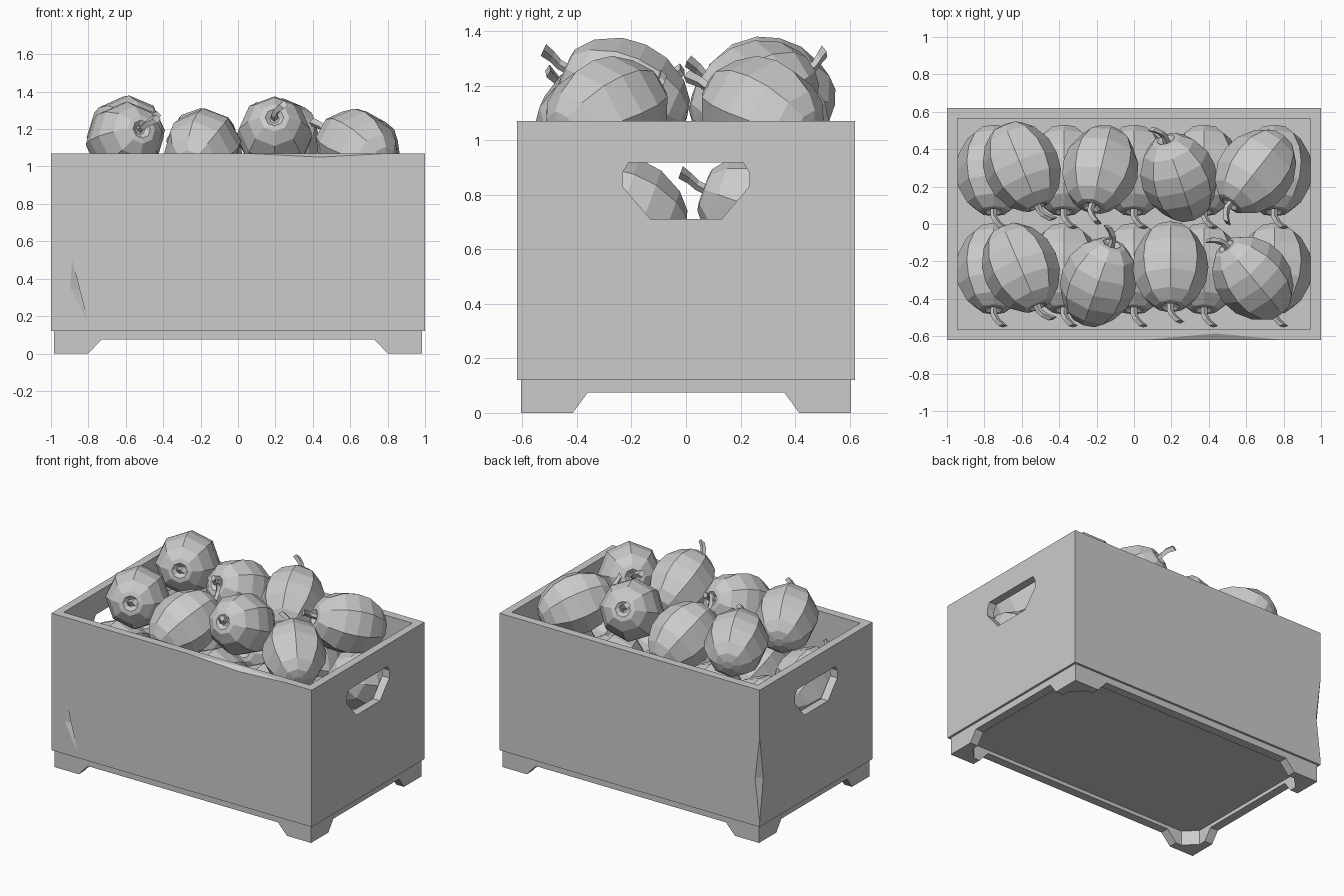
import bpy, bmesh
from mathutils import Vector, Matrix
from math import cos, sin, pi

if "Cube" in bpy.data.objects:
    bpy.data.objects.remove(bpy.data.objects["Cube"], do_unlink=True)

grey = bpy.data.materials.new("plain_grey")
grey.use_nodes = True
GREY = (0.6, 0.6, 0.6, 1)
grey.diffuse_color = GREY
shader = next(n for n in grey.node_tree.nodes if n.type == "BSDF_PRINCIPLED")
shader.inputs["Base Color"].default_value = GREY


def to_mesh(bm, name):
    bmesh.ops.recalc_face_normals(bm, faces=bm.faces)
    mesh = bpy.data.meshes.new(name)
    bm.to_mesh(mesh)
    bm.free()
    mesh.materials.append(grey)
    return mesh


def add(mesh, name):
    ob = bpy.data.objects.new(name, mesh)
    bpy.context.scene.collection.objects.link(ob)
    return ob


def hull(name, points):
    """Convex solid around a few points."""
    bm = bmesh.new()
    for p in points:
        bm.verts.new(p)
    bmesh.ops.convex_hull(bm, input=bm.verts)
    bmesh.ops.dissolve_limit(bm, angle_limit=0.01, verts=bm.verts, edges=bm.edges)
    return add(to_mesh(bm, name), name)


def box(name, x, y, z0, z1):
    return hull(name, [(a, b, c) for a in (-x, x) for b in (-y, y) for c in (z0, z1)])


def cut(target, cutter):
    mod = target.modifiers.new("cut", "BOOLEAN")
    mod.object, mod.operation, mod.solver = cutter, "DIFFERENCE", "EXACT"
    cutter.hide_render = True
    bpy.context.view_layer.objects.active = target
    bpy.ops.object.modifier_apply(modifier=mod.name)
    bpy.data.objects.remove(cutter, do_unlink=True)


# Crate body: open box with hand holes through both ends
crate = box("crate_body", 1, 0.62, 0.12, 1.07)
cut(crate, box("inside_cutter", 0.945, 0.563, 0.16, 1.3))
half_hole = [(0.21, 0.918), (0.232, 0.88), (0.232, 0.83), (0.13, 0.71)]
cut(crate, hull("handle_cutter", [(x, s * y, z) for x in (-1.2, 1.2)
                                  for s in (-1, 1) for y, z in half_hole]))

# Worn spots: front rim, front face and rear corner
cut(crate, hull("rim_chip", [(0.05, -0.62, 1.07), (0.8, -0.62, 1.07), (0.44, -0.585, 1.07),
                             (0.44, -0.62, 1.05), (0.44, -0.66, 1.11)]))
cut(crate, hull("face_chip", [(-0.89, -0.621, 0.51), (-0.80, -0.621, 0.16), (-0.9, -0.621, 0.35),
                              (-0.835, -0.595, 0.33), (-0.86, -0.65, 0.34)]))
cut(crate, hull("corner_chip", [(-1, 0.62, 0.15), (-1, 0.62, 0.74), (-1, 0.58, 0.45),
                                (-0.965, 0.62, 0.45), (-1.05, 0.67, 0.45)]))

# Plinth: recessed underneath, cut away between four corner feet
plinth = box("plinth_feet", 0.985, 0.605, 0, 0.12)
X, Y, C = 0.925, 0.545, 0.08
cut(plinth, hull("recess_cutter", [(sx * a, sy * b, z) for z in (-0.1, 0.1) for sx in (-1, 1)
                                   for sy in (-1, 1) for a, b in ((X, Y - C), (X - C, Y))]))
cut(plinth, hull("long_slot", [(s * x, y, z) for s in (-1, 1) for y in (-1, 1)
                               for x, z in ((0.73, 0.075), (0.8, 0), (0.8, -0.1))]))
cut(plinth, hull("short_slot", [(x, s * y, z) for s in (-1, 1) for x in (-1.5, 1.5)
                                for y, z in ((0.36, 0.075), (0.415, 0), (0.415, -0.1))]))


def loft(bm, rings, sides):
    """Skin rings given as (x, y, z, radius) stacked along z."""
    loops = []
    for x, y, z, r in rings:
        loops.append([bm.verts.new((x + r * cos(2 * pi * i / sides),
                                    y + r * sin(2 * pi * i / sides), z)) for i in range(sides)])
    for a, b in zip(loops, loops[1:]):
        for i in range(sides):
            j = (i + 1) % sides
            bm.faces.new((a[i], a[j], b[j], b[i]))
    bm.faces.new(loops[0][::-1])
    bm.faces.new(loops[-1])


# Fruit: eight-sided, dimpled at the stem end, with a bent square stem
profile = [(-0.245, 0.03), (-0.23, 0.085), (-0.18, 0.142), (-0.09, 0.19), (0, 0.203),
           (0.09, 0.19), (0.18, 0.142), (0.23, 0.08), (0.235, 0.05), (0.215, 0.025)]
stem = [(0, 0, 0.2, 0.018), (0, 0.005, 0.26, 0.018), (0.015, 0.02, 0.295, 0.02),
        (0.05, 0.03, 0.335, 0.024)]
bm = bmesh.new()
loft(bm, [(0, 0, z, r) for z, r in profile], 8)
loft(bm, stem, 4)
fruit_mesh = to_mesh(bm, "fruit")


def fruit(name, centre, direction):
    axis = Vector(direction).normalized()
    side = Vector((0, 0, 1)).cross(axis).normalized()
    up = axis.cross(side)
    turn = Matrix((side, up, axis)).transposed().to_4x4()
    add(fruit_mesh, name).matrix_world = Matrix.Translation(centre) @ turn


# Two packed lower layers, stems all facing forward and tilted up
for layer, z in (("bottom", 0.36), ("middle", 0.74)):
    for row, y in (("back", 0.285), ("front", -0.24)):
        for i in range(5):
            fruit(f"{layer}_{row}_fruit_{i + 1}", ((i - 2) * 0.375, y, z), (0, -0.94, 0.34))

# Loose top layer: centre and stem direction
top_layer = [
    ((-0.6, 0.305, 1.175), (0.09, -0.22, 0.05)),
    ((-0.18, 0.29, 1.1), (-0.05, -0.21, 0.12)),
    ((0.24, 0.25, 1.155), (-0.07, 0.2, 0.1)),
    ((0.65, 0.28, 1.1), (-0.15, -0.19, 0.08)),
    ((-0.605, -0.235, 1.14), (0.09, -0.21, 0.06)),
    ((-0.19, -0.31, 1.1), (0.07, 0.2, 0.09)),
    ((0.195, -0.23, 1.165), (0, -0.22, 0.1)),
    ((0.635, -0.29, 1.1), (-0.15, 0.18, 0.08)),
]
for i, (centre, direction) in enumerate(top_layer):
    fruit(f"top_fruit_{i + 1}", centre, direction)
